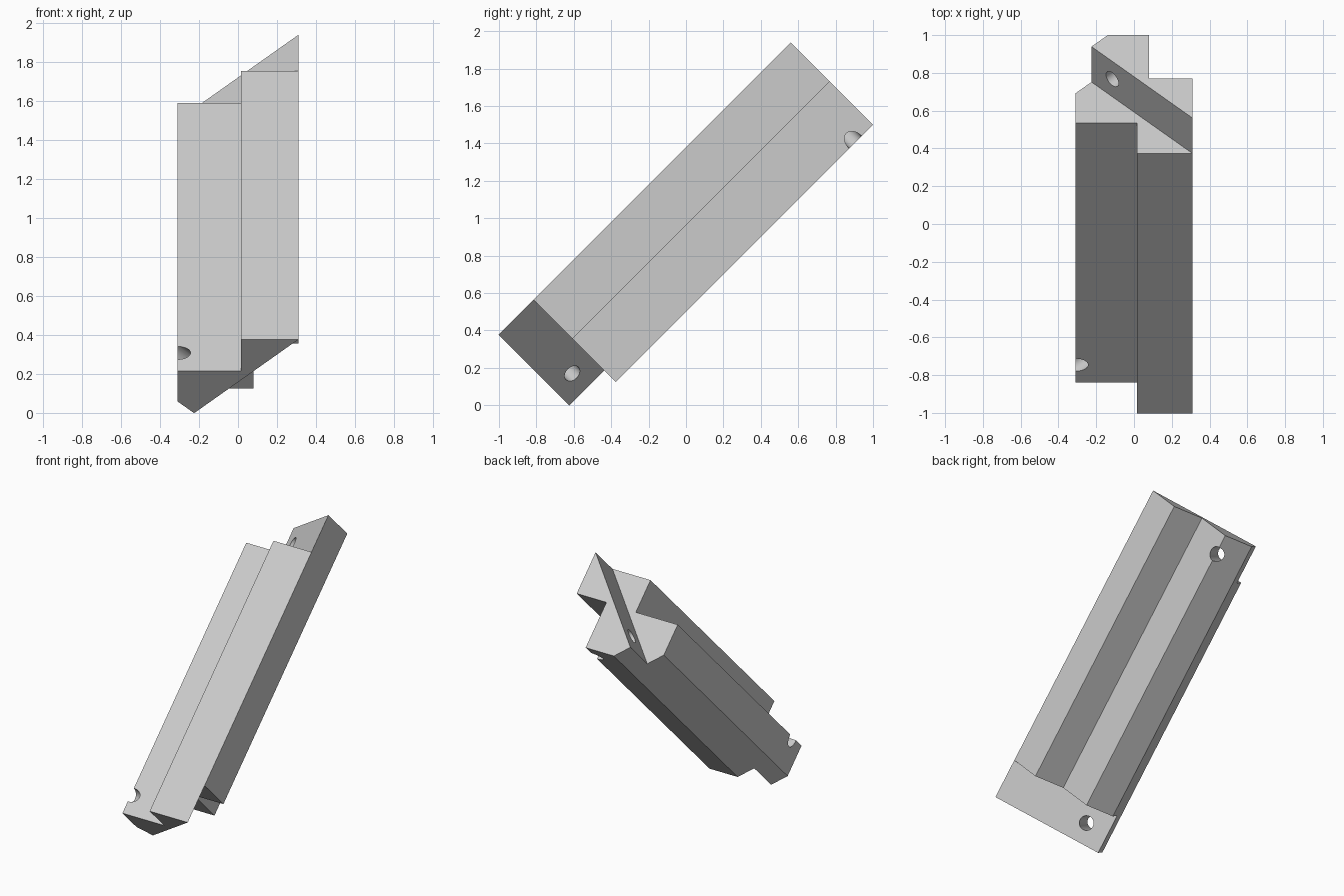
import bpy, bmesh, math
from mathutils import Vector

if "Cube" in bpy.data.objects:
    bpy.data.objects.remove(bpy.data.objects["Cube"])

S = math.sqrt(0.5)
C = 0.665          # the halves meet on the diagonal plane v = x + C
HOLE_R = 0.047

grey = bpy.data.materials.new("light grey")
grey.diffuse_color = (0.6, 0.6, 0.6, 1)
grey.use_nodes = True
grey.node_tree.nodes["Principled BSDF"].inputs["Base Color"].default_value = grey.diffuse_color


def place(x, v, u):
    """x across, v thickness, u along the length tilted 45 degrees."""
    return Vector((x, (u - v) * S, (u + v) * S))


def extrude(name, profile, u0, u1):
    bm = bmesh.new()
    face = bm.faces.new([bm.verts.new(place(x, v, u0)) for x, v in profile])
    new = bmesh.ops.extrude_face_region(bm, geom=[face])["geom"]
    bmesh.ops.translate(bm, vec=Vector((0, S, S)) * (u1 - u0),
                        verts=[g for g in new if isinstance(g, bmesh.types.BMVert)])
    bmesh.ops.recalc_face_normals(bm, faces=bm.faces)
    mesh = bpy.data.meshes.new(name)
    bm.to_mesh(mesh)
    bm.free()
    mesh.materials.append(grey)
    ob = bpy.data.objects.new(name, mesh)
    bpy.context.collection.objects.link(ob)
    return ob


def drill(ob, x, v, u):
    """Round hole square to the diagonal face."""
    axis = place(-1, 1, 0)
    bpy.ops.mesh.primitive_cylinder_add(
        vertices=32, radius=HOLE_R, depth=1.2, location=place(x, v, u),
        rotation=axis.to_track_quat('Z', 'Y').to_euler())
    cutter = bpy.context.object
    cutter.name = "hole_cutter"
    cutter.hide_render = True
    mod = ob.modifiers.new("hole", 'BOOLEAN')
    mod.operation = 'DIFFERENCE'
    mod.solver = 'EXACT'
    mod.object = cutter
    bpy.ops.object.select_all(action='DESELECT')
    ob.select_set(True)
    bpy.context.view_layer.objects.active = ob
    bpy.ops.object.modifier_apply(modifier=mod.name)
    bpy.data.objects.remove(cutter, do_unlink=True)
    bpy.ops.object.shade_smooth_by_angle(angle=math.radians(30))


# Stepped section of the lower rail; the upper rail is its mirror image
lower = [(-0.225, 0.440), (-0.139, 0.354), (0.080, 0.354),
         (0.080, 0.680), (0.311, 0.680), (0.311, 0.976)]
upper = [(v - C, x + C) for x, v in lower]

# Rails are shifted lengthwise, leaving a drilled tab at each end
lower_rail = extrude("lower_rail", lower, -0.177, 1.768)
drill(lower_rail, -0.115, 0.550, 1.635)
upper_rail = extrude("upper_rail", upper, -0.442, 1.503)
drill(upper_rail, -0.115, 0.550, -0.310)
